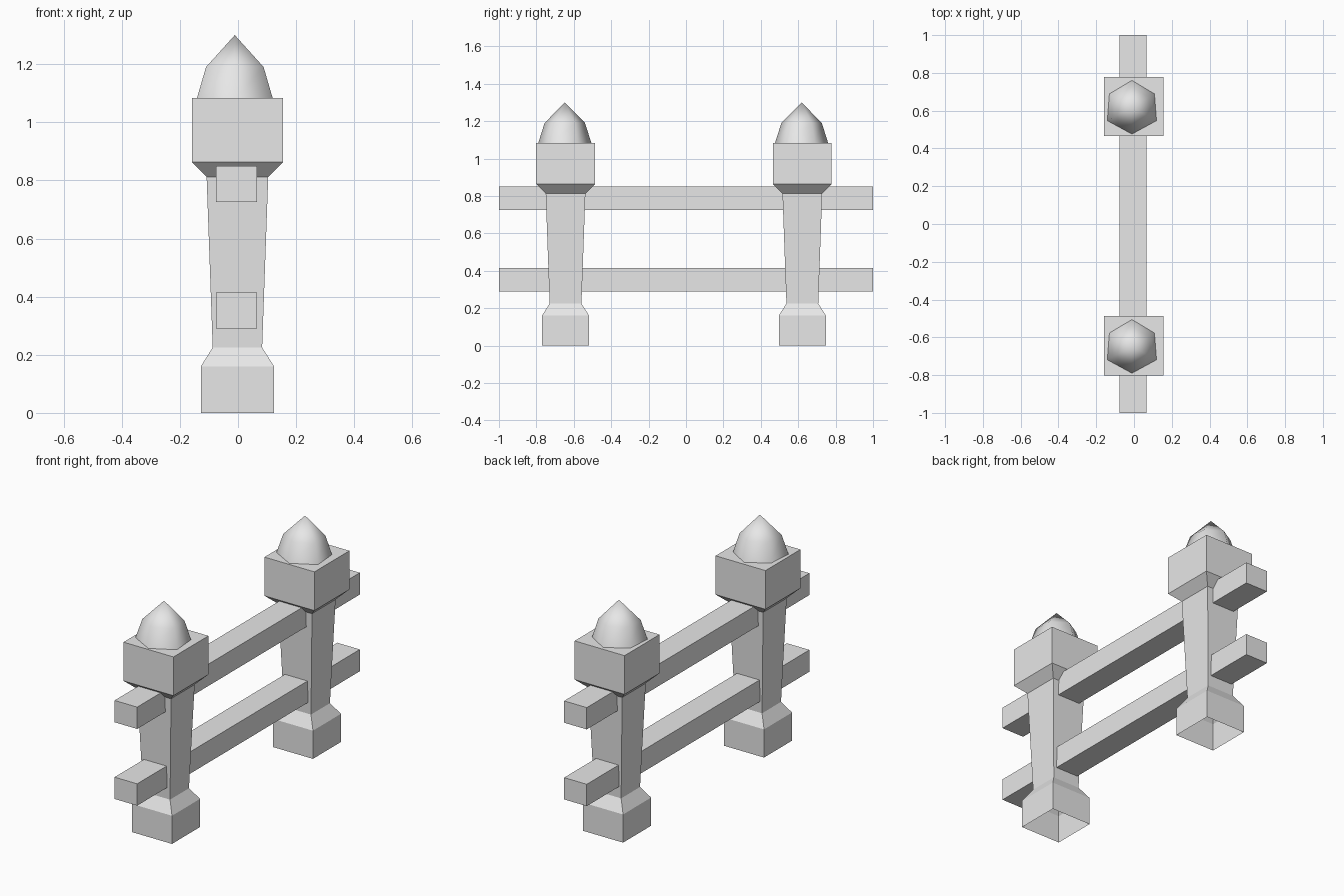
import bpy, bmesh, math

cube = bpy.data.objects.get("Cube")
if cube:
    bpy.data.objects.remove(cube, do_unlink=True)

stone = bpy.data.materials.new("grey_stone")
stone.use_nodes = True
GREY = (0.8, 0.8, 0.8, 1)
stone.diffuse_color = GREY
stone.node_tree.nodes["Principled BSDF"].inputs["Base Color"].default_value = GREY


def finish(name, bm, location, smooth=False):
    bmesh.ops.recalc_face_normals(bm, faces=bm.faces)
    mesh = bpy.data.meshes.new(name)
    bm.to_mesh(mesh)
    bm.free()
    mesh.materials.append(stone)
    for p in mesh.polygons:
        p.use_smooth = smooth
    obj = bpy.data.objects.new(name, mesh)
    obj.location = location
    bpy.context.collection.objects.link(obj)
    return obj


def loft(bm, rings):
    """Bridge successive rings of points with quads."""
    loops = [[bm.verts.new(p) for p in ring] for ring in rings]
    for low, high in zip(loops, loops[1:]):
        n = len(low)
        for i in range(n):
            j = (i + 1) % n
            bm.faces.new((low[i], low[j], high[j], high[i]))
    return loops


# Post profile: half width and height, open underneath
POST = [(0.126, 0), (0.126, 0.16), (0.085, 0.225),
        (0.106, 0.812), (0.157, 0.863), (0.157, 1.083)]


def post(name, y):
    bm = bmesh.new()
    rings = [[(-w, -w, z), (w, -w, z), (w, w, z), (-w, w, z)] for w, z in POST]
    bm.faces.new(loft(bm, rings)[-1])
    finish(name, bm, (-0.002, y, 0))


# Six-sided pointed finial, slightly wider towards the front
def finial(name, y):
    bm = bmesh.new()
    rings = []
    for r, z in [(0.142, 1.083), (0.108, 1.19)]:
        ring = []
        for k in range(6):
            a = math.radians(90 + 60 * k)
            x, v = math.cos(a), math.sin(a)
            ring.append((r * x * (1.015 - 0.09 * v), r * v, z))
        rings.append(ring)
    top = loft(bm, rings)[-1]
    tip = bm.verts.new((0, 0, 1.30))
    for i in range(6):
        bm.faces.new((top[i], top[(i + 1) % 6], tip))
    finish(name, bm, (-0.011, y, 0), smooth=True)


# Long rails running through both posts
def rail(name, z0, z1):
    bm = bmesh.new()
    bmesh.ops.create_cube(bm, size=1)
    bmesh.ops.scale(bm, vec=(0.142, 2, z1 - z0), verts=bm.verts)
    finish(name, bm, (-0.005, 0, (z0 + z1) / 2))


for side, y in (("front", -0.644), ("back", 0.622)):
    post(side + "_post", y)
    finial(side + "_finial", y - 0.004)

rail("lower_rail", 0.29, 0.414)
rail("upper_rail", 0.726, 0.85)
